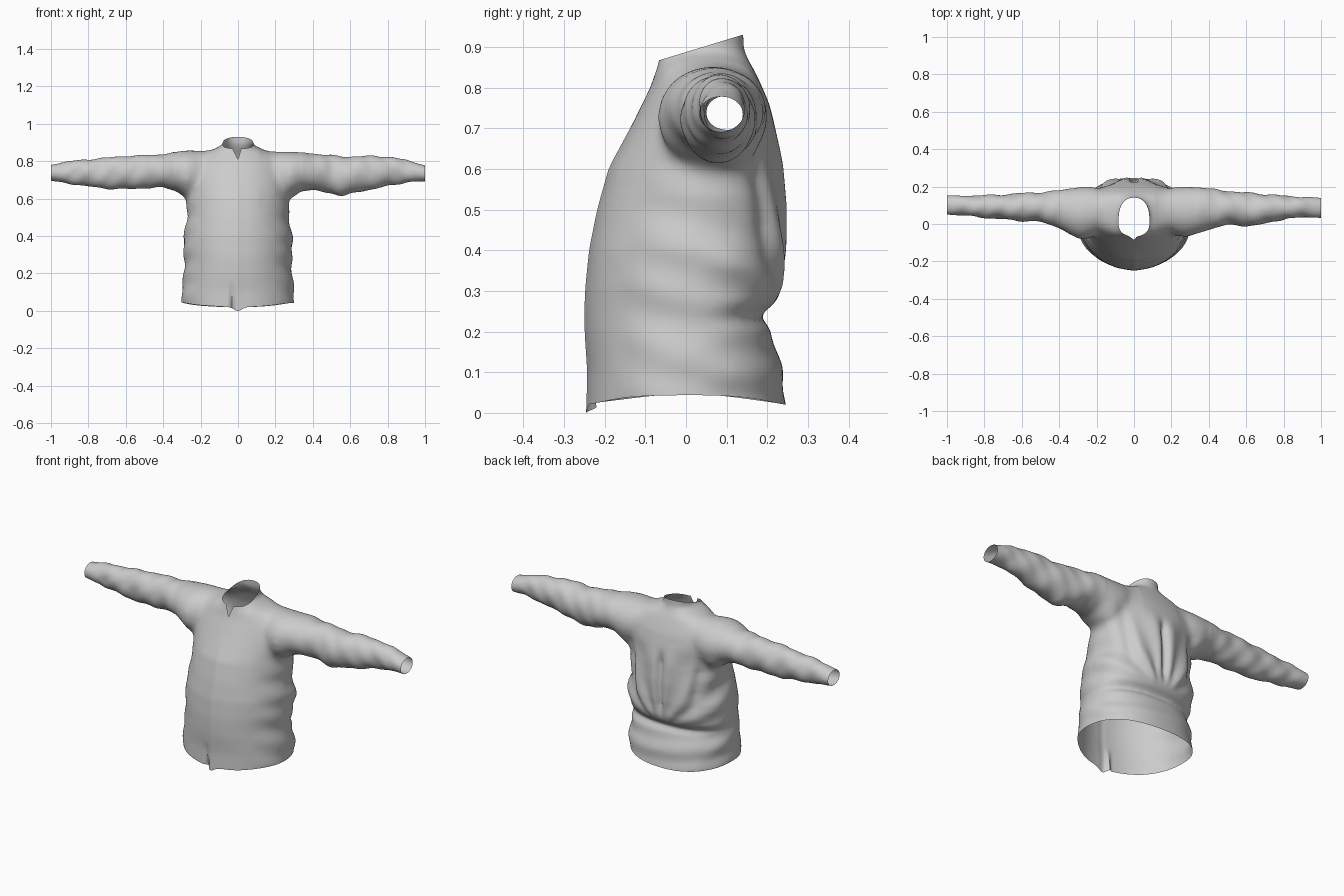
import bpy, bmesh
from math import sin, cos, pi, atan2, exp, radians, copysign
from mathutils import Vector

if "Cube" in bpy.data.objects:
    bpy.data.objects.remove(bpy.data.objects["Cube"])

SEG = 64


def sample(table, t):
    """Linear interpolation of a row table keyed by its first column."""
    for a, b in zip(table, table[1:]):
        if t <= b[0]:
            f = (t - a[0]) / (b[0] - a[0])
            return [p + (q - p) * f for p, q in zip(a[1:], b[1:])]
    return table[-1][1:]


def loft(name, table, place, step):
    """Closed tube through rings placed at regular stations."""
    bm = bmesh.new()
    lo, hi = table[0][0], table[-1][0]
    n = int((hi - lo) / step)
    rings = []
    for i in range(n + 1):
        t = lo + (hi - lo) * i / n
        row = sample(table, t)
        rings.append([bm.verts.new(place(t, row, 2 * pi * k / SEG)) for k in range(SEG)])
    for a, b in zip(rings, rings[1:]):
        for k in range(SEG):
            j = (k + 1) % SEG
            bm.faces.new((a[k], a[j], b[j], b[k]))
    bm.faces.new(rings[0])
    bm.faces.new(rings[-1])
    bmesh.ops.recalc_face_normals(bm, faces=bm.faces)
    me = bpy.data.meshes.new(name)
    bm.to_mesh(me)
    bm.free()
    ob = bpy.data.objects.new(name, me)
    bpy.context.collection.objects.link(ob)
    return ob


# Torso and collar: z, half width, front y, widest y, back y
TORSO = [(-.05, .295, -.245, 0, .245), (.05, .300, -.243, 0, .245), (.12, .300, -.240, 0, .236),
         (.20, .290, -.247, .01, .210), (.24, .285, -.247, .01, .180), (.27, .288, -.247, .02, .220),
         (.31, .290, -.245, .02, .238), (.40, .290, -.236, .03, .247), (.50, .272, -.216, .04, .246),
         (.60, .272, -.188, .06, .236), (.70, .278, -.137, .08, .220), (.76, .270, -.108, .09, .205),
         (.80, .255, -.088, .09, .188), (.835, .215, -.076, .08, .172), (.86, .145, -.068, .06, .158),
         (.88, .092, -.066, .04, .147), (.90, .080, -.066, .04, .142), (.99, .076, -.068, .04, .140)]
# Sleeves: distance from centre, low y, high y, low z, high z
RIGHT = [(.10, .02, .16, .68, .855), (.22, -.06, .20, .61, .853), (.28, -.075, .202, .60, .853),
         (.33, -.055, .198, .640, .850), (.40, -.03, .19, .645, .842), (.50, -.003, .177, .628, .832),
         (.56, -.01, .172, .612, .826), (.64, -.01, .165, .635, .826), (.72, .005, .158, .65, .830),
         (.82, .03, .15, .67, .824), (.92, .035, .145, .69, .802), (1.03, .03, .14, .69, .770)]
LEFT = [(.10, .02, .16, .68, .855), (.22, -.07, .20, .61, .858), (.28, -.09, .202, .60, .860),
        (.33, -.065, .192, .640, .852), (.40, -.02, .18, .66, .838), (.50, .012, .17, .655, .832),
        (.60, .015, .165, .650, .830), (.70, .025, .158, .652, .820), (.82, .035, .153, .667, .810),
        (.92, .045, .152, .682, .798), (1.03, .05, .155, .70, .775)]


def torso_point(z, r, a):
    w, front, mid, back = r
    s, c = sin(a), cos(a)
    if s < 0:
        return (w * c, mid - (mid - front) * -s, z)
    e = .88
    return (w * copysign(abs(c) ** e, c), mid + (back - mid) * s ** e, z)


def sleeve_point(side):
    def place(d, r, a):
        y0, y1, z0, z1 = r
        return (side * d, (y0 + y1) / 2 + (y1 - y0) / 2 * cos(a), (z0 + z1) / 2 + (z1 - z0) / 2 * sin(a))
    return place


torso = loft("torso", TORSO, torso_point, .015)
sleeves = [loft("right_sleeve", RIGHT, sleeve_point(1), .02),
           loft("left_sleeve", LEFT, sleeve_point(-1), .02)]

# Weld torso and sleeves into one smooth body
for s in sleeves:
    m = torso.modifiers.new("join", 'BOOLEAN')
    m.operation, m.solver, m.object = 'UNION', 'EXACT', s
m = torso.modifiers.new("remesh", 'REMESH')
m.mode, m.voxel_size = 'VOXEL', .009
m = torso.modifiers.new("soften", 'SMOOTH')
m.factor, m.iterations = .5, 10
dg = bpy.context.evaluated_depsgraph_get()
bm = bmesh.new()
bm.from_mesh(torso.evaluated_get(dg).to_mesh())
for ob in sleeves + [torso]:
    bpy.data.objects.remove(ob)

# Blend the shoulder seams and armpits
seam = [v for v in bm.verts if .12 < abs(v.co.x) < .34 and v.co.z > .54]
for i in range(30):
    bmesh.ops.smooth_vert(bm, verts=seam, factor=.5, use_axis_x=True, use_axis_y=True, use_axis_z=True)
bm.normal_update()


def window(t, lo, hi, soft):
    return max(0, min(1, (t - lo) / soft, (hi - t) / soft))


def fold(p):
    """Cloth wrinkle height at a point."""
    x, y, z = p
    sleeve = window(abs(x), .33, .99, .1)
    body = window(z, -.1, .72, .1) * window(abs(x), -1, .36, .05)
    rear = window(y, .02, 1, .09)
    h = 0
    # Sleeve wrinkles
    a = atan2(z - .74, y - .09)
    h += sleeve * (.0025 * sin(abs(x) * 34 + 2 * a) + .0015 * sin(abs(x) * 61 - 3 * a + x))
    # Ripples down the sides
    h += body * window(abs(x), .2, 1, .07) * .003 * sin(z * 48 + y * 14 + x * 3)
    # Front button strip
    if y < .02 and abs(x) < .3:
        h += .003 * exp(-(x / .018) ** 2) * body
    # Back centre crease and folds fanning to the shoulders
    h -= .022 * rear * exp(-(x / .02) ** 2) * window(z, .29, .68, .08) * body
    fan = atan2(abs(x), z - .2)
    h += .008 * rear * sin(fan * 13 + .6) * window(z, .28, .74, .08) * body * min(1, abs(x) / .06)
    h -= .02 * rear * exp(-((abs(x) - .2 - (z - .5) * .15) / .03) ** 2) * window(z, .36, .68, .1)
    # Slack below the waist tuck
    h += .003 * rear * sin(z * 62 + x * 7) * window(z, 0, .24, .04) * body
    return h


moves = [(v, v.co + v.normal * fold(v.co)) for v in bm.verts]
for v, co in moves:
    v.co = co


def cut(co, no, clear=True):
    bmesh.ops.bisect_plane(bm, geom=bm.verts[:] + bm.edges[:] + bm.faces[:], dist=1e-5,
                           plane_co=co, plane_no=no, clear_outer=clear)


# Open the cuffs, hem and collar
cut((1, 0, 0), (1, 0, 0))
cut((-1, 0, 0), (-1, 0, 0))
cut((0, 0, .045), (0, 0, -1))
cut((0, -.07, .866), (0, -.305, 1))

# Notch at the collar front
cut((0, 0, .81), (1, 0, .5), False)
cut((0, 0, .81), (1, 0, -.3), False)
notch = []
for f in bm.faces:
    c = f.calc_center_median()
    if c.y < 0 and c.z > .81 and -.5 * (c.z - .81) < c.x < .3 * (c.z - .81):
        notch.append(f)
bmesh.ops.delete(bm, geom=notch, context='FACES')

# Hem dips at front and back, with a point at centre front
for v in bm.verts:
    x, y, z = v.co
    if z < .2:
        drop = .025 * min(1, abs(y) / .245) ** 2 + .005 * sin(x * 22) * (1 - min(1, abs(y) / .24))
        if y < 0:
            drop += .020 * exp(-(x / .03) ** 2)
            v.co.y += .03 * exp(-((x + .03) / .012) ** 2) * max(0, 1 - z / .16)
        v.co.z -= drop * min(1, (.2 - z) / .155)
low = min(v.co.z for v in bm.verts)
bmesh.ops.translate(bm, verts=bm.verts, vec=Vector((0, 0, -low)))

me = bpy.data.meshes.new("jacket")
bm.to_mesh(me)
bm.free()
jacket = bpy.data.objects.new("jacket", me)
bpy.context.collection.objects.link(jacket)
bpy.context.view_layer.objects.active = jacket
jacket.select_set(True)
bpy.ops.object.shade_smooth_by_angle(angle=radians(50))
